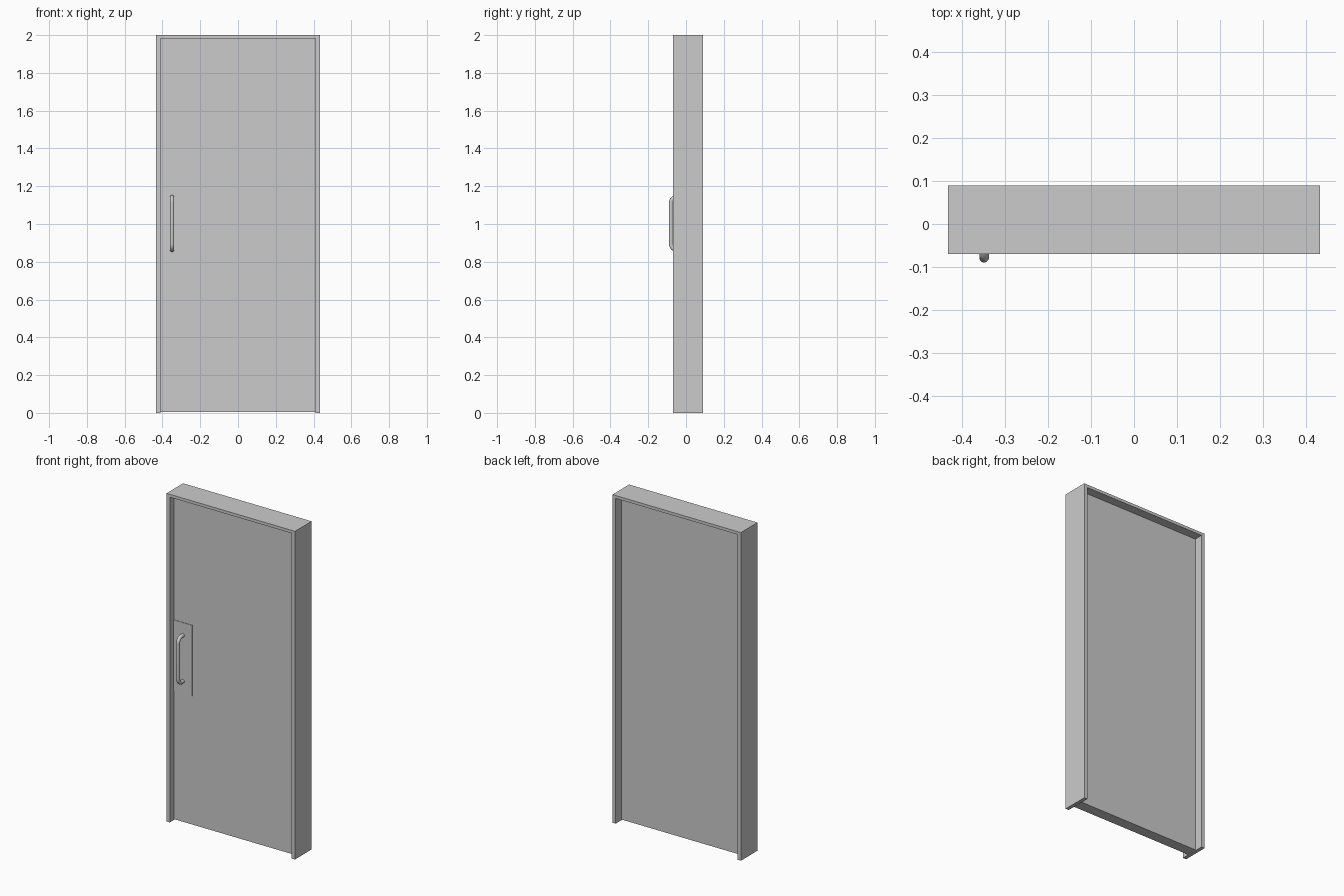
import bpy, bmesh, math

if "Cube" in bpy.data.objects:
    bpy.data.objects.remove(bpy.data.objects["Cube"])

W, H = 0.433, 2.0            # half width and height of the frame
JAMB, HEAD = 0.022, 0.018    # frame thickness at sides and top
INNER = W - JAMB
Y_FRONT, Y_BACK = -0.07, 0.09
DOOR_FRONT, DOOR_BACK = -0.03, 0.036


def extrude_profile(name, points, y0, y1):
    """Closed x/z outline extruded from y0 to y1."""
    bm = bmesh.new()
    face = bm.faces.new([bm.verts.new((x, y0, z)) for x, z in points])
    new = bmesh.ops.extrude_face_region(bm, geom=[face])["geom"]
    verts = [g for g in new if isinstance(g, bmesh.types.BMVert)]
    bmesh.ops.translate(bm, verts=verts, vec=(0, y1 - y0, 0))
    bmesh.ops.recalc_face_normals(bm, faces=bm.faces)
    mesh = bpy.data.meshes.new(name)
    bm.to_mesh(mesh)
    bm.free()
    obj = bpy.data.objects.new(name, mesh)
    bpy.context.collection.objects.link(obj)
    return obj


def rect(x0, x1, z0, z1):
    return [(x0, z0), (x1, z0), (x1, z1), (x0, z1)]


# Frame: two jambs and a head, open at the floor
extrude_profile("door_frame", [
    (-W, 0), (-INNER, 0), (-INNER, H - HEAD), (INNER, H - HEAD),
    (INNER, 0), (W, 0), (W, H), (-W, H)], Y_FRONT, Y_BACK)

# Door leaf, recessed on both sides
extrude_profile("door_panel", rect(-INNER, INNER, 0.005, H - HEAD),
                DOOR_FRONT, DOOR_BACK)

# Thin plate behind the handle
extrude_profile("push_plate", rect(-INNER, -0.287, 0.79, 1.22),
                DOOR_FRONT - 0.003, DOOR_FRONT)

# Pull handle: round bar with two bent ends
HX, HZ, HALF = -0.349, 1.003, 0.14
BAR, BEND, STEPS = 0.011, 0.032, 8
y_bar = -0.09 + BAR
upper = [(DOOR_FRONT + 0.005, HALF)]
for i in range(STEPS + 1):
    a = math.pi / 2 * i / STEPS
    upper.append((y_bar + BEND * (1 - math.sin(a)),
                  HALF - BEND * (1 - math.cos(a))))
path = upper + [(y, -z) for y, z in reversed(upper)]

curve = bpy.data.curves.new("pull_handle", "CURVE")
curve.dimensions = "3D"
curve.bevel_depth = BAR
curve.bevel_resolution = 4
curve.use_fill_caps = True
spline = curve.splines.new("POLY")
spline.points.add(len(path) - 1)
for p, (y, z) in zip(spline.points, path):
    p.co = (HX, y, HZ + z, 1)
handle = bpy.data.objects.new("pull_handle", curve)
bpy.context.collection.objects.link(handle)
bpy.ops.object.select_all(action="DESELECT")
handle.select_set(True)
bpy.context.view_layer.objects.active = handle
bpy.ops.object.convert(target="MESH")
bpy.ops.object.shade_smooth_by_angle(angle=math.radians(40))
